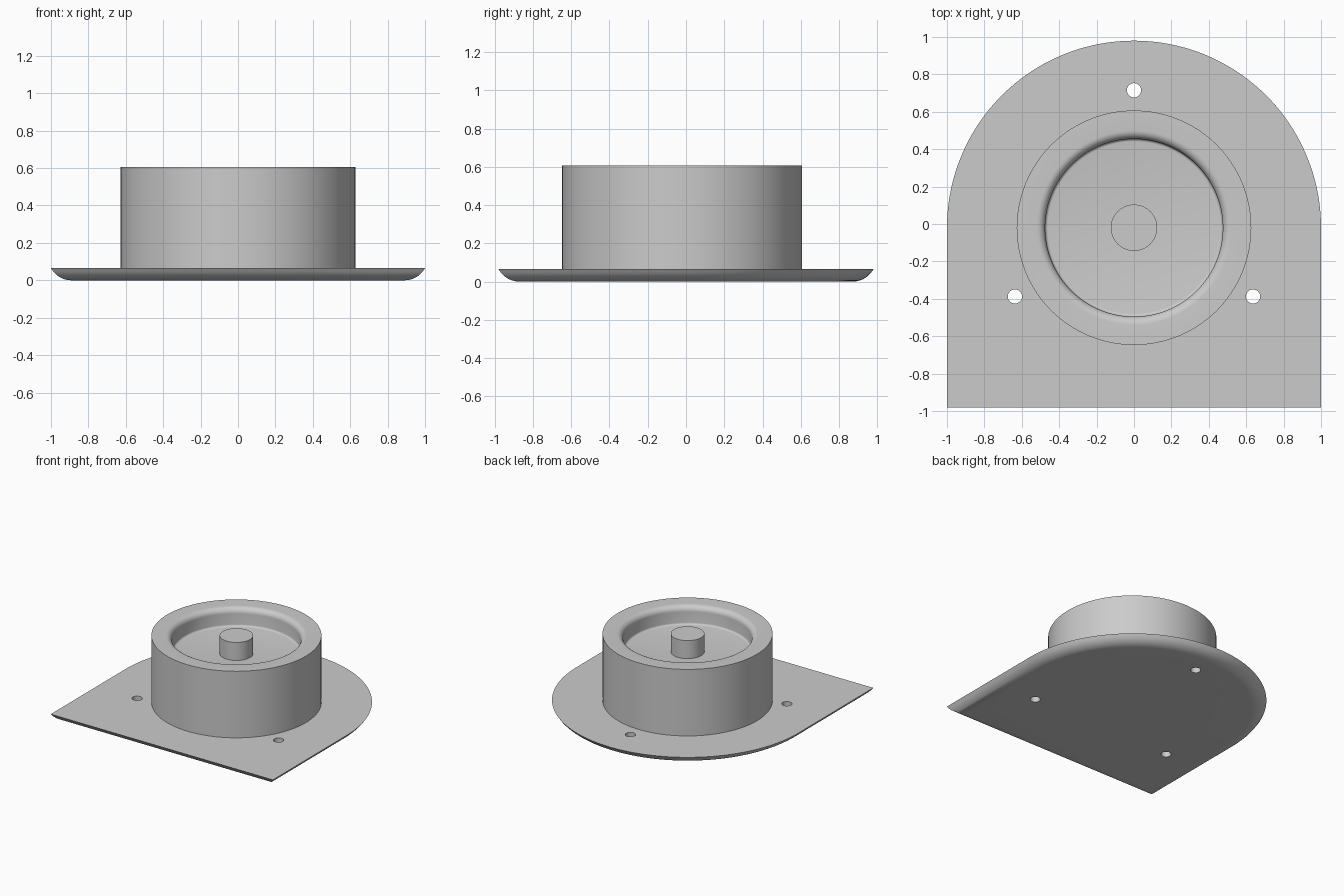
import bpy
import bmesh
from math import sin, cos, pi, sqrt, radians

if "Cube" in bpy.data.objects:
    bpy.data.objects.remove(bpy.data.objects["Cube"])

CY = -0.02          # axis of the round parts
PLATE_TOP = 0.065
RIM_TOP = 0.607
FLOOR = 0.46

grey = bpy.data.materials.new("plain grey")
grey.use_nodes = True
grey.diffuse_color = (0.6, 0.6, 0.6, 1)
grey.node_tree.nodes["Principled BSDF"].inputs["Base Color"].default_value = (0.6, 0.6, 0.6, 1)


def make_object(name, bm):
    bmesh.ops.recalc_face_normals(bm, faces=bm.faces)
    mesh = bpy.data.meshes.new(name)
    bm.to_mesh(mesh)
    bm.free()
    mesh.materials.append(grey)
    obj = bpy.data.objects.new(name, mesh)
    bpy.context.collection.objects.link(obj)
    return obj


def activate(obj):
    bpy.ops.object.select_all(action='DESELECT')
    obj.select_set(True)
    bpy.context.view_layer.objects.active = obj


def smooth(obj):
    activate(obj)
    bpy.ops.object.shade_smooth_by_angle(angle=radians(30))


def bridge(bm, rings):
    """Skin closed rings in order and cap both ends."""
    n = len(rings[0])
    for a, b in zip(rings, rings[1:]):
        for i in range(n):
            j = (i + 1) % n
            bm.faces.new((a[i], a[j], b[j], b[i]))
    bm.faces.new(rings[0])
    bm.faces.new(rings[-1])


def lathe(name, profile, steps=128):
    bm = bmesh.new()
    rings = [[bm.verts.new((r * cos(2 * pi * i / steps), CY + r * sin(2 * pi * i / steps), z))
              for i in range(steps)] for r, z in profile]
    bridge(bm, rings)
    return make_object(name, bm)


def arch_outline(inset, steps=96):
    """Half round at the back, square at the front."""
    r = 1 - inset
    pts = [(r * cos(pi * i / steps), CY + r * sin(pi * i / steps)) for i in range(steps + 1)]
    return pts + [(-r, -0.98 + inset), (r, -0.98 + inset)]


# Base plate with its rounded underside edge
R = 0.125
bm = bmesh.new()
rings = []
reach = sqrt(R * R - (R - PLATE_TOP) ** 2)
for k in range(9):
    across = reach * k / 8 if k < 8 else reach
    z = R - sqrt(R * R - across * across)
    rings.append([bm.verts.new((x, y, z)) for x, y in arch_outline(reach - across)])
bridge(bm, rings)
plate = make_object("base_plate", bm)

# Three screw holes, evenly spaced around the axis
for k in range(3):
    a = pi / 2 + k * 2 * pi / 3
    bpy.ops.mesh.primitive_cylinder_add(
        vertices=32, radius=0.038, depth=0.4,
        location=(0.735 * cos(a), CY + 0.735 * sin(a), 0.03))
    cutter = bpy.context.object
    cutter.name = "hole_cutter"
    cutter.hide_render = True
    activate(plate)
    mod = plate.modifiers.new("hole", 'BOOLEAN')
    mod.operation = 'DIFFERENCE'
    mod.solver = 'EXACT'
    mod.object = cutter
    bpy.ops.object.modifier_apply(modifier=mod.name)
    bpy.data.objects.remove(cutter)
smooth(plate)

# Round housing: straight wall, flat rim, rounded lip and shallow bowl
LIP, BOWL, FILLET = 0.045, 0.475, 0.015
profile = [(0.627, PLATE_TOP - 0.01), (0.627, RIM_TOP)]
for k in range(9):
    t = pi / 2 * k / 8
    profile.append((BOWL + LIP * (1 - sin(t)), RIM_TOP - LIP * (1 - cos(t))))
for k in range(5):
    t = pi / 2 * k / 4
    profile.append((BOWL - FILLET * (1 - cos(t)), FLOOR + FILLET * (1 - sin(t))))
smooth(lathe("housing", profile))

# Central post standing in the bowl
smooth(lathe("centre_post", [(0.124, FLOOR - 0.01), (0.124, RIM_TOP)], 64))
